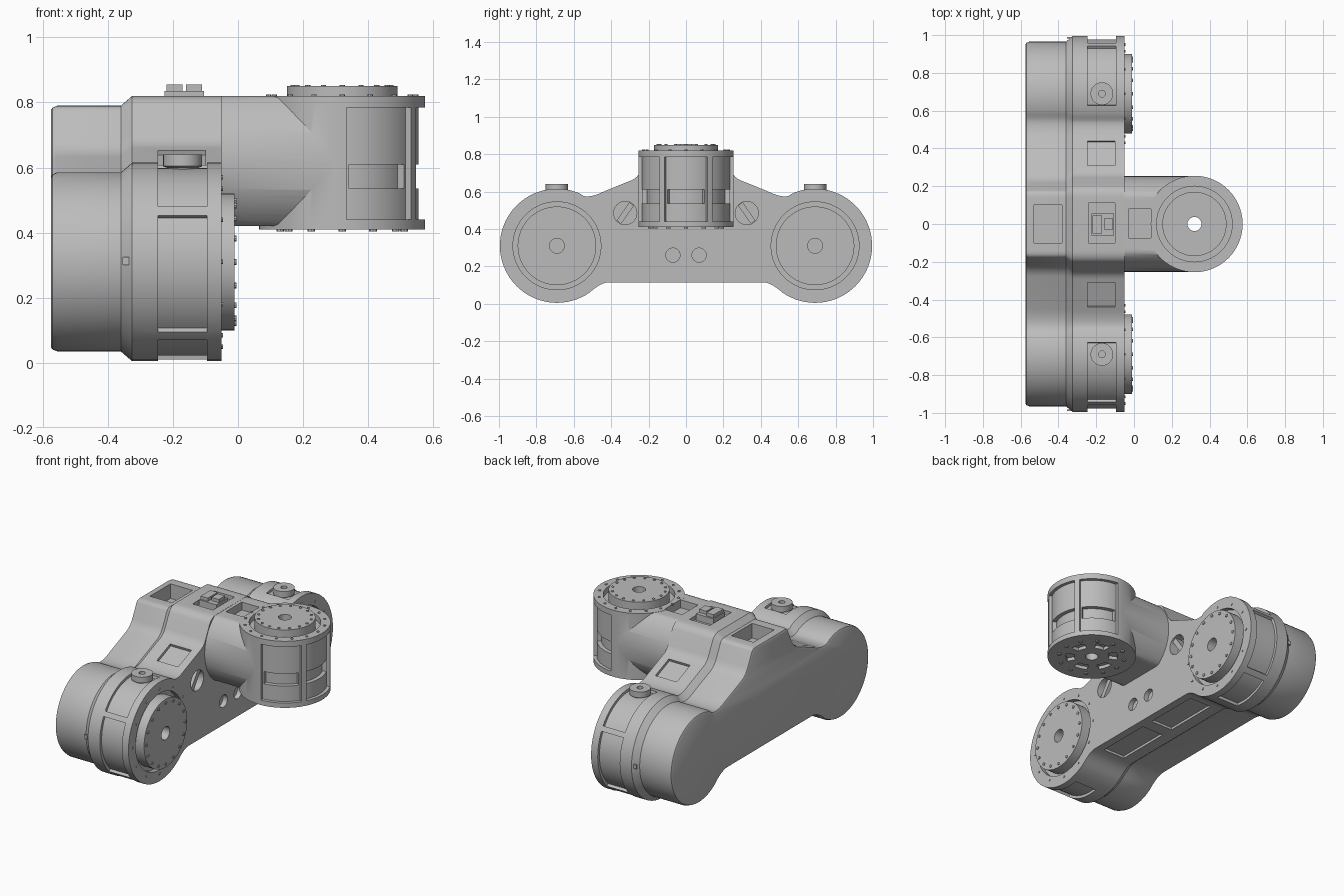
import bpy, bmesh
from math import cos, sin, radians, pi
from mathutils import Vector

if "Cube" in bpy.data.objects:
    bpy.data.objects.remove(bpy.data.objects["Cube"])

grey = bpy.data.materials.new("machined_grey")
grey.use_nodes = True
grey.diffuse_color = (0.5, 0.5, 0.5, 1)
grey.node_tree.nodes["Principled BSDF"].inputs["Base Color"].default_value = (0.5, 0.5, 0.5, 1)


# ---------- helpers: everything is a loft of 2D loops along X (y, z) or Z (x, y)
def loft(name, solids, axis):
    bm = bmesh.new()
    for sections in solids:
        rings = []
        for h, loop in sections:
            place = (lambda p: (h, p[0], p[1])) if axis == "X" else (lambda p: (p[0], p[1], h))
            rings.append([bm.verts.new(place(p)) for p in loop])
        n = len(rings[0])
        bm.faces.new(rings[0])
        bm.faces.new(rings[-1])
        for a, b in zip(rings, rings[1:]):
            for i in range(n):
                j = (i + 1) % n
                bm.faces.new((a[i], a[j], b[j], b[i]))
    bmesh.ops.recalc_face_normals(bm, faces=bm.faces)
    me = bpy.data.meshes.new(name)
    bm.to_mesh(me)
    bm.free()
    me.materials.append(grey)
    ob = bpy.data.objects.new(name, me)
    bpy.context.collection.objects.link(ob)
    return ob


def prism(name, loops, axis, h0, h1):
    return loft(name, [[(h0, l), (h1, l)] for l in loops], axis)


def arc(c, r, a0, a1, n):
    return [(c[0] + r * cos(radians(a0 + (a1 - a0) * i / n)),
             c[1] + r * sin(radians(a0 + (a1 - a0) * i / n))) for i in range(n + 1)]


def circle(c, r, n=64):
    return arc(c, r, 0, 360, n)[:-1]


def sector(c, r0, r1, a0, a1):
    return arc(c, r1, a0, a1, 16) + arc(c, r0, a1, a0, 16)


def rect(u0, u1, v0, v1):
    return [(u0, v0), (u1, v0), (u1, v1), (u0, v1)]


def dots(c, ring, r, count):
    return [circle(p, r, 8) for p in circle(c, ring, count)]


def mirror(loop, s):
    return [(s * u, v) for u, v in loop]


def curve(a, b, c, n=6):
    a, b, c = Vector(a), Vector(b), Vector(c)
    return [tuple(a.lerp(b, i / n).lerp(b.lerp(c, i / n), i / n)) for i in range(n + 1)]


def inset(loop, d):
    out = []
    for i, p in enumerate(loop):
        p = Vector(p)
        before = (p - Vector(loop[i - 1])).normalized()
        after = (Vector(loop[(i + 1) % len(loop)]) - p).normalized()
        t = (before + after).normalized()
        out.append((p.x - t.y * d, p.y + t.x * d))
    return out


def boolean(target, tool, operation="DIFFERENCE"):
    m = target.modifiers.new("boolean", "BOOLEAN")
    m.object, m.operation, m.solver = tool, operation, "EXACT"
    bpy.context.view_layer.objects.active = target
    bpy.ops.object.modifier_apply(modifier=m.name)
    bpy.data.objects.remove(tool)


def cut(target, loops, axis, h0, h1):
    boolean(target, prism("cutter", loops, axis, h0, h1))


SIDES = (-1, 1)
HUB = (0.69, 0.31)
hubs = [(s * HUB[0], HUB[1]) for s in SIDES]

# ---------- body: two round hubs joined by a humped bridge
half = (curve((0.41, 0.115), (0.455, 0.115), arc(HUB, 0.305, -125, 0, 1)[0])[:-1]
        + arc(HUB, 0.305, -125, 114, 48)
        + curve((0.55, 0.577), (0.51, 0.565), (0.44, 0.6))
        + curve((0.29, 0.661), (0.26, 0.674), (0.245, 0.705))
        + curve((0.205, 0.785), (0.187, 0.82), (0.14, 0.82)))
outline = half + mirror(half, -1)[::-1]
body = loft("body", [[(x, inset(outline, d)) for x, d in (
    (-0.575, 0.045), (-0.57, 0.036), (-0.555, 0.03), (-0.36, 0.03), (-0.325, 0), (-0.05, 0))]], "X")

# recessed panels wrapped around each hub
for a0, a1 in ((-100, -52), (-45, 28), (34, 102)):
    cut(body, [mirror(sector(HUB, 0.288, 0.34, a0, a1), s) for s in SIDES], "X", -0.245, -0.095)
# recesses on the shoulders, underside and top
pad = [(0.305, 0.638), (0.435, 0.585), (0.47, 0.68), (0.34, 0.735)]
cut(body, [mirror(pad, s) for s in SIDES], "X", -0.245, -0.1)
cut(body, [mirror(rect(0.04, 0.39, 0.05, 0.13), s) for s in SIDES], "X", -0.25, -0.1)
cut(body, [rect(-0.53, -0.38, -0.1, 0.1)], "Z", 0.7, 0.9)
cut(body, [rect(-0.24, -0.1, -0.1, 0.11)], "Z", 0.795, 0.9)
# seats for the hub discs, round pockets and bores in the mounting face
cut(body, [circle(c, 0.235) for c in hubs], "X", -0.08, 0)
cut(body, [circle((s * 0.325, 0.485), 0.062, 32) for s in SIDES], "X", -0.11, 0)
cut(body, [circle((s * 0.07, 0.26), 0.038, 32) for s in SIDES], "X", -0.08, 0)

# diagonal slats inside the pockets
for s, side in zip(SIDES, ("right", "left")):
    a = radians(-55 * s)
    slat = [(s * 0.325 + u * cos(a) - v * sin(a), 0.485 + u * sin(a) + v * cos(a))
            for u, v in rect(-0.06, 0.06, -0.015, 0.015)]
    prism(side + "_pocket_slat", [slat], "X", -0.12, -0.06)

# ---------- hub discs, bolts and top knobs
for s, side, c in zip(SIDES, ("right", "left"), hubs):
    disc = prism(side + "_hub_disc", [circle(c, 0.21)], "X", -0.1, -0.01)
    cut(disc, [circle(c, 0.04, 24)], "X", -0.07, 0.1)
    prism(side + "_hub_disc_bolts", dots(c, 0.188, 0.009, 16), "X", -0.02, -0.005)
    prism(side + "_hub_rim_bolts", dots(c, 0.26, 0.007, 12), "X", -0.06, -0.046)
    k = (-0.17, c[0])
    knob = loft(side + "_knob", [[(0.57, circle(k, 0.045, 32)), (0.598, circle(k, 0.045, 32)),
                                  (0.604, circle(k, 0.06, 32)), (0.64, circle(k, 0.06, 32))]], "Z")
    cut(knob, [circle(k, 0.018, 16)], "Z", 0.61, 0.7)
    # small latch on the seam behind each hub
    prism(side + "_seam_latch", [rect(c[0] + s * 0.292, c[0] + s * 0.3, 0.3, 0.325)], "X", -0.355, -0.335)

# ---------- stepped connector on top of the body
prism("connector_base", [rect(-0.225, -0.105, -0.06, 0.055)], "Z", 0.78, 0.835)
prism("connector_blocks", [rect(-0.22, -0.17, -0.05, 0.045), rect(-0.16, -0.11, -0.03, 0.03)],
      "Z", 0.8, 0.855)

# ---------- arm and upright joint housing
J = (0.32, 0)
housing = prism("arm_and_joint_housing", [circle(J, 0.255, 96)], "Z", 0.41, 0.82)
neck = [(y, min(max(z, 0.42), 0.819)) for y, z in circle((0, 0.62), 0.253, 72)]
boolean(housing, prism("neck", [neck], "X", -0.06, J[0]), "UNION")
spans = ((-27, 27), (34, 87), (-87, -34))
cut(housing, [sector(J, 0.235, 0.3, a, b) for a, b in spans], "Z", 0.44, 0.785)
cut(housing, [sector(J, 0.21, 0.3, a + 2, b - 2) for a, b in spans], "Z", 0.535, 0.61)
cut(housing, [circle(J, 0.2)], "Z", 0.785, 0.9)
cut(housing, [circle(J, 0.037, 24)], "Z", 0.3, 0.9)
cut(housing, [rect(-0.03, 0.09, -0.075, 0.08)], "Z", 0.77, 0.9)
# arc slots in the underside
cut(housing, [sector(J, 0.1, 0.15, a, a + 34) for a in range(0, 360, 60)], "Z", 0.3, 0.43)

joint_disc = prism("joint_disc", [circle(J, 0.17)], "Z", 0.775, 0.85)
cut(joint_disc, [circle(J, 0.037, 24)], "Z", 0.7, 0.9)
prism("joint_disc_bolts", dots(J, 0.15, 0.008, 16), "Z", 0.84, 0.854)
prism("joint_rim_bolts", dots(J, 0.226, 0.008, 16), "Z", 0.81, 0.824)
prism("joint_underside_bolts", dots(J, 0.19, 0.012, 12), "Z", 0.403, 0.42)

# ---------- smooth shading with sharp edges kept
for ob in bpy.context.collection.objects:
    ob.select_set(ob.type == "MESH" and grey.name in ob.data.materials)
bpy.context.view_layer.objects.active = body
bpy.ops.object.shade_smooth_by_angle(angle=radians(30))
